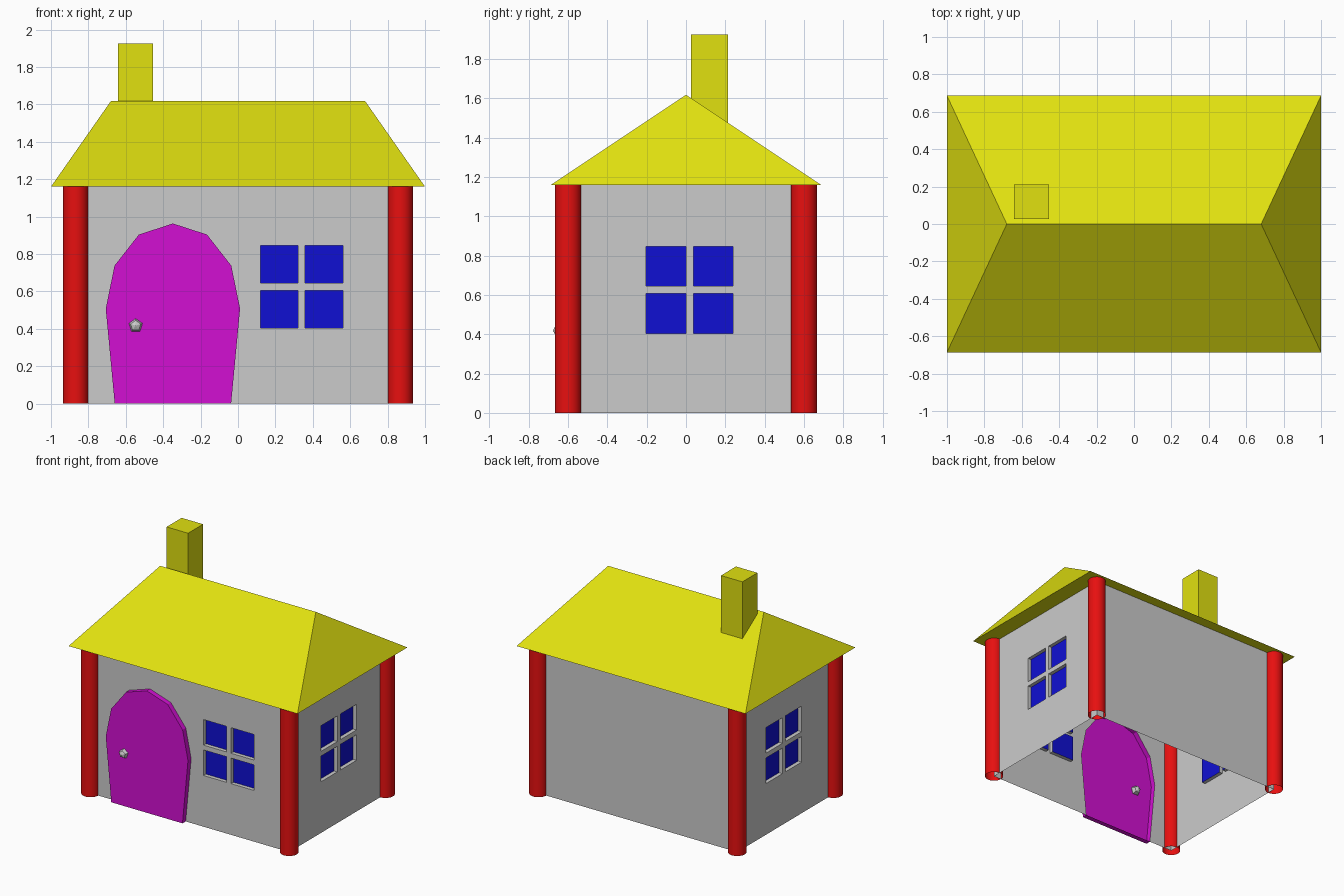
import bpy, bmesh, math
from mathutils import Matrix, Vector

if "Cube" in bpy.data.objects:
    bpy.data.objects.remove(bpy.data.objects["Cube"])

HX, HY, TOP = 0.868, 0.6, 1.16      # wall half sizes and height
RECESS, DOOR_OUT = 0.03, 0.04       # window depth, door thickness


def material(name, rgb):
    m = bpy.data.materials.new(name)
    m.diffuse_color = (*rgb, 1)
    m.use_nodes = True
    m.node_tree.nodes["Principled BSDF"].inputs["Base Color"].default_value = m.diffuse_color
    return m


RED = material("red", (0.8, 0.005, 0.005))
YELLOW = material("yellow", (0.75, 0.75, 0.005))
BLUE = material("blue", (0.005, 0.005, 0.65))
MAGENTA = material("magenta", (0.65, 0.005, 0.65))


def finish(bm, name, mat=None):
    bmesh.ops.remove_doubles(bm, verts=bm.verts, dist=1e-4)
    bmesh.ops.recalc_face_normals(bm, faces=bm.faces)
    me = bpy.data.meshes.new(name)
    bm.to_mesh(me)
    bm.free()
    if mat:
        me.materials.append(mat)
    ob = bpy.data.objects.new(name, me)
    bpy.context.collection.objects.link(ob)
    return ob


def loop(bm, pts):
    vs = [bm.verts.new(p) for p in pts]
    return [bm.edges.new((vs[i], vs[i - 1])) for i in range(len(vs))]


def strip(bm, a, b):
    # band of quads joining two matching outlines
    for i in range(len(a)):
        bm.faces.new([bm.verts.new(p) for p in (a[i - 1], a[i], b[i], b[i - 1])])


def window_panes(c):
    # four square panes around a centre
    r = []
    for su in (-1, 1):
        for sz in (-1, 1):
            u, z, h = c + su * 0.12, 0.625 + sz * 0.12, 0.101
            r.append([(u - h, z - h), (u + h, z - h), (u + h, z + h), (u - h, z + h)])
    return r


# Door outline, left to right over the arch
half = [(0.311, 0), (0.359, 0.508), (0.312, 0.738), (0.182, 0.904)]
DX = -0.348
door = [(DX - w, z) for w, z in half] + [(DX, 0.963)] + [(DX + w, z) for w, z in half[::-1]]

# Walls: open-bottomed shell with a door opening and recessed windows
def front(u, z, d=0): return (u, -HY + d, z)
def back(u, z, d=0): return (u, HY - d, z)
def right(u, z, d=0): return (HX - d, u, z)
def left(u, z, d=0): return (-HX + d, u, z)

walls = bmesh.new()
for side, name, w, notch, panes in (
        (front, "front", HX, door, window_panes(0.34)),
        (back, "back", HX, [], []),
        (right, "right", HY, [], window_panes(0.018)),
        (left, "left", HY, [], window_panes(0.018))):
    outline = [(-w, 0)] + notch + [(w, 0), (w, TOP), (-w, TOP)]
    edges = loop(walls, [side(*p) for p in outline])
    glass = bmesh.new()
    for pane in panes:
        outer = [side(*p) for p in pane]
        inner = [side(*p, RECESS) for p in pane]
        edges += loop(walls, outer)
        strip(walls, outer, inner)
        glass.faces.new([glass.verts.new(p) for p in inner])
    normal = Vector(side(0, 0, -1)) - Vector(side(0, 0, 0))
    bmesh.ops.triangle_fill(walls, use_beauty=True, edges=edges, normal=normal)
    if panes:
        for f in glass.faces:
            f.normal_update()
            if f.normal.dot(normal) < 0:
                f.normal_flip()
        me = bpy.data.meshes.new(name + "_window_panes")
        glass.to_mesh(me)
        me.materials.append(BLUE)
        bpy.context.collection.objects.link(bpy.data.objects.new(me.name, me))
    glass.free()
finish(walls, "walls")

# Door: raised shell, open towards the room
bm = bmesh.new()
face = [front(u, z, -DOOR_OUT) for u, z in door]
bm.faces.new([bm.verts.new(p) for p in face])
strip(bm, face, [front(u, z) for u, z in door])
finish(bm, "door", MAGENTA)

# Door knob: five-sided ball
bm = bmesh.new()
bmesh.ops.create_uvsphere(
    bm, u_segments=5, v_segments=4, radius=0.04,
    matrix=Matrix.Translation((-0.547, -HY - DOOR_OUT + 0.004, 0.417)) @ Matrix.Rotation(math.pi / 2, 4, 'X'))
finish(bm, "door_knob")

# Corner pillars: open tubes
for sx, nx in ((-1, "left"), (1, "right")):
    for sy, ny in ((-1, "front"), (1, "back")):
        bm = bmesh.new()
        bmesh.ops.create_cone(bm, cap_ends=False, segments=32, radius1=0.067, radius2=0.067, depth=TOP,
                              matrix=Matrix.Translation((sx * HX, sy * HY, TOP / 2)))
        for f in bm.faces:
            f.smooth = True
        finish(bm, f"{ny}_{nx}_pillar", RED)

# Hipped roof: cube with its top narrowed to a ridge
bm = bmesh.new()
bmesh.ops.create_cube(bm, size=2)
for v in bm.verts:
    v.co = (v.co.x * 0.68, 0, 1.617) if v.co.z > 0 else (v.co.x, v.co.y * 0.686, TOP)
bmesh.ops.dissolve_degenerate(bm, dist=1e-4, edges=bm.edges)
finish(bm, "roof", YELLOW)

# Chimney
bm = bmesh.new()
bmesh.ops.create_cube(bm, size=1, matrix=Matrix.Translation((-0.548, 0.119, 1.675))
                      @ Matrix.Diagonal((0.187, 0.187, 0.5, 1)))
finish(bm, "chimney", YELLOW)
